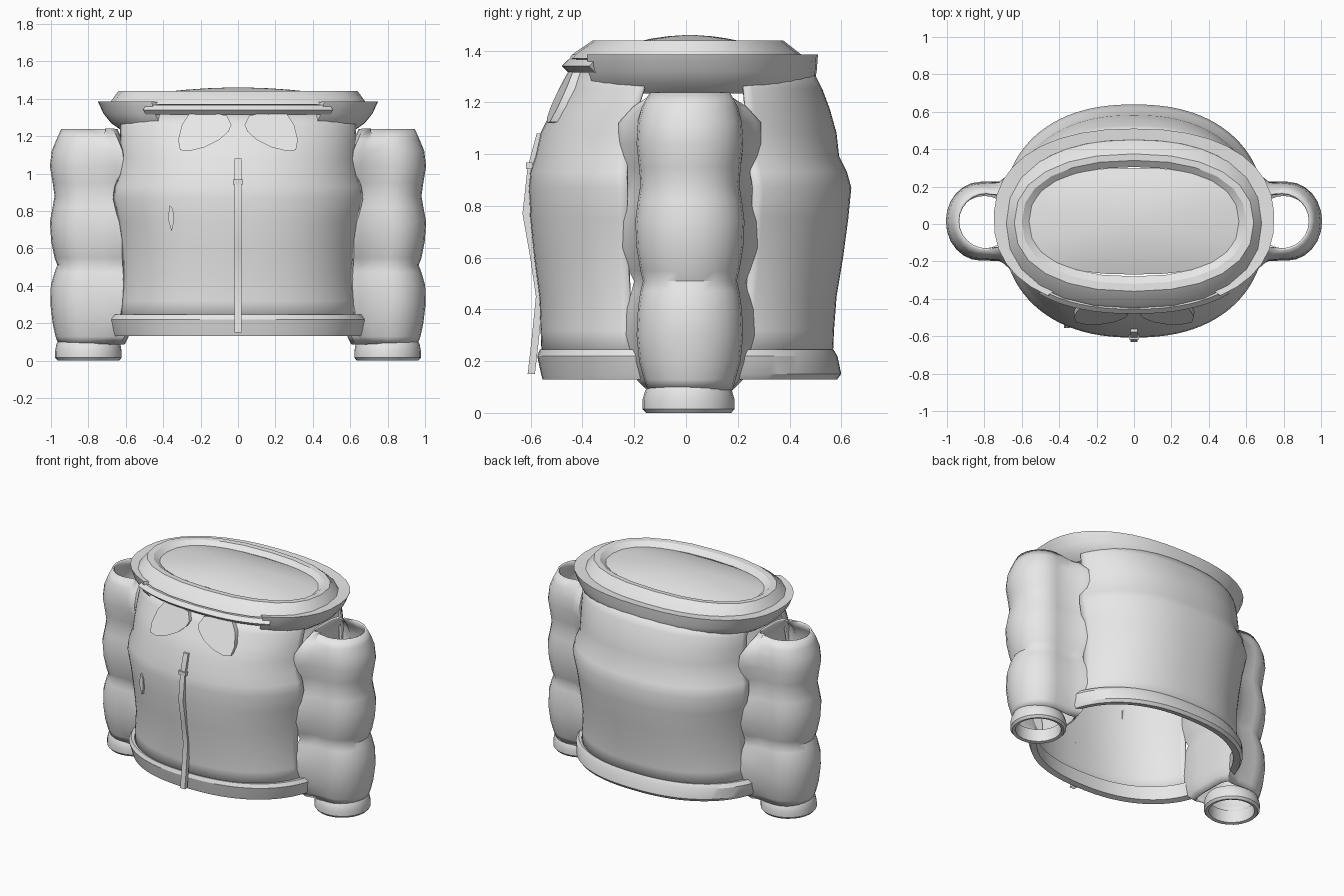
import bpy, bmesh, math
from mathutils import Vector

cube = bpy.data.objects.get("Cube")
if cube:
    bpy.data.objects.remove(cube, do_unlink=True)

fabric = bpy.data.materials.new("light_grey_fabric")
fabric.use_nodes = True
fabric.diffuse_color = (0.8, 0.8, 0.8, 1)
fabric.node_tree.nodes["Principled BSDF"].inputs["Base Color"].default_value = (0.8, 0.8, 0.8, 1)


def finish(name, bm, thick=0.0, angle=40):
    """Turn a bmesh into a shaded object, with optional cloth thickness."""
    bmesh.ops.recalc_face_normals(bm, faces=bm.faces)
    mesh = bpy.data.meshes.new(name)
    bm.to_mesh(mesh)
    bm.free()
    mesh.materials.append(fabric)
    ob = bpy.data.objects.new(name, mesh)
    bpy.context.collection.objects.link(ob)
    if thick:
        mod = ob.modifiers.new("thickness", "SOLIDIFY")
        mod.thickness = thick
        mod.offset = 0
    bpy.ops.object.select_all(action="DESELECT")
    ob.select_set(True)
    bpy.context.view_layer.objects.active = ob
    bpy.ops.object.shade_smooth_by_angle(angle=math.radians(angle))
    return ob


def skin(rings, wrap=True, loop=False, cap=False):
    """Bridge equal-length rings of points; cap closes the last ring, loop joins last to first."""
    bm = bmesh.new()
    rows = [[bm.verts.new(p) for p in ring] for ring in rings]
    n = len(rows[0])
    pairs = list(zip(rows, rows[1:])) + ([(rows[-1], rows[0])] if loop else [])
    for low, high in pairs:
        for i in range(n if wrap else n - 1):
            j = (i + 1) % n
            bm.faces.new((low[i], low[j], high[j], high[i]))
    if cap:
        bm.faces.new(rows[-1])
    if loop and not wrap:
        bm.faces.new([r[0] for r in rows])
        bm.faces.new([r[-1] for r in rows])
    return bm


def oval(z, a, front, back, start=0, end=360, steps=48, power=2.3):
    """Squarish oval or arc with half width a, from y=front to y=back."""
    count = steps if end - start == 360 else steps + 1
    mid, half = (front + back) / 2, (back - front) / 2
    pts = []
    for i in range(count):
        t = math.radians(start + (end - start) * i / steps)
        c, s = math.cos(t), math.sin(t)
        pts.append((a * math.copysign(abs(c) ** (2 / power), c),
                    mid + half * math.copysign(abs(s) ** (2 / power), s), z))
    return pts


# Body panels, open at the sides for the arms: z, half width, front, back
BODY = [(0.2, .66, -.55, .56), (.32, .65, -.555, .565), (.45, .64, -.56, .575),
        (.6, .65, -.58, .60), (.75, .67, -.595, .62), (.87, .70, -.60, .632),
        (.93, .69, -.595, .615), (.99, .665, -.575, .585), (1.08, .66, -.555, .575),
        (1.17, .66, -.51, .55), (1.25, .66, -.46, .52), (1.33, .64, -.42, .48)]
HEM = [(.13, .68, -.555, .585), (.15, .69, -.56, .60), (.22, .705, -.575, .585),
       (.245, .69, -.565, .57), (.24, .64, -.53, .54), (.14, .64, -.52, .54)]
for side, start in (("back", 20), ("front", 200)):
    finish(side + "_panel", skin([oval(*r, start, start + 140, 36) for r in BODY], wrap=False), .014)
    finish(side + "_hem", skin([oval(*r, start - 4, start + 144, 36) for r in HEM],
                               wrap=False, loop=True), angle=30)

# Collar: upper rim, wide band open at the front, thin front strip
RIM = [(1.37, .69, -.45, .455), (1.385, .68, -.44, .445), (1.44, .64, -.36, .375),
       (1.438, .60, -.32, .34), (1.41, .56, -.28, .305), (1.35, .57, -.30, .32)]
finish("collar_rim", skin([oval(*r, steps=24) for r in RIM], loop=True), angle=25)
BAND = [(1.235, .63, -.42, .47), (1.27, .68, -.435, .495), (1.32, .72, -.455, .505),
        (1.385, .75, -.46, .51), (1.38, .67, -.42, .45), (1.26, .61, -.38, .44)]
finish("collar_band", skin([oval(*r, -55, 235, 30) for r in BAND], wrap=False, loop=True), angle=30)
STRIP = [(1.315, .70, -.455, .45), (1.34, .72, -.48, .45), (1.365, .70, -.455, .45),
         (1.36, .64, -.41, .45), (1.32, .64, -.41, .45)]
finish("collar_front_strip", skin([oval(*r, 228, 312, 16) for r in STRIP], wrap=False, loop=True), angle=30)

# Shallow dome that closes the neck
dome = []
for k in (1, .85, .7, .5, .3, .1):
    dome.append(oval(1.46 - .05 * k ** 2, .565 * k, .015 - .285 * k, .015 + .285 * k, steps=32, power=2.6))
finish("neck_lining", skin(dome, cap=True))


def sleeve_ring(z, inner, outer, half, flare):
    """Round outside, slightly pinched, then flaring to meet the body."""
    r = (outer - .64) / 2
    cx = outer - r
    side = [(cx + r * math.cos(math.radians(a)), half * math.sin(math.radians(a)))
            for a in range(0, 100, 15)]
    side += [(cx - .55 * r, half * .95 + (flare - half) * .2), (inner + .04, flare * .93),
             (inner, flare), (inner - .015, flare * .7), (inner - .02, flare * .35)]
    ring = side + [(inner - .02, 0)] + [(x, -y) for x, y in reversed(side[1:])]
    return [Vector((x, y + .015, z)) for x, y in ring]


# Sleeve rings: z, inner x, outer x, half depth, flare half depth
SLEEVE = [(.09, .63, .955, .16, .16), (.13, .61, .97, .17, .20), (.2, .61, .985, .19, .225),
          (.3, .61, .997, .20, .245), (.4, .61, .995, .195, .24), (.47, .61, .975, .185, .22),
          (.51, .62, .96, .175, .21), (.55, .61, .975, .185, .23), (.64, .61, .993, .20, .26),
          (.74, .61, 1.0, .205, .262), (.82, .61, .985, .195, .248), (.88, .61, .975, .185, .232),
          (.95, .61, .985, .19, .25), (1.04, .61, 1.0, .20, .27), (1.12, .62, .99, .195, .27),
          (1.18, .645, .965, .18, .215), (1.235, .67, .94, .15, .13)]
CUFF = [(.1, .165, .158), (.085, .172, .168), (.05, .178, .178), (.015, .178, .178),
        (0, .165, .165), (.005, .145, .145), (.09, .145, .14)]


def mirrored(bm, sign):
    for v in bm.verts:
        v.co.x *= sign
    return bm


def flap(outline, depth, place):
    """Plate from an x, z outline; place gives y."""
    rings = [[(x, place(x, z) + d, z) for x, z in outline] for d in (0, depth)]
    bm = skin(rings, cap=True)
    bm.verts.ensure_lookup_table()
    bm.faces.new(bm.verts[:len(outline)])
    return bm


PETAL = [(.035, 1.26), (.06, 1.31), (.14, 1.325), (.26, 1.32), (.30, 1.26), (.32, 1.18),
         (.31, 1.125), (.26, 1.12), (.18, 1.14), (.10, 1.18), (.05, 1.225)]
for label, sign in (("left", 1), ("right", -1)):
    finish(label + "_sleeve", mirrored(skin([sleeve_ring(*r) for r in SLEEVE]), sign), .012)
    cuff = [[(.80 + rx * math.cos(i * math.pi / 12), .01 + ry * math.sin(i * math.pi / 12), z)
             for i in range(24)] for z, rx, ry in CUFF]
    finish(label + "_cuff", mirrored(skin(cuff, loop=True), sign))
    finish(label + "_collar_flap",
           mirrored(flap(PETAL, .05, lambda x, z: -.462 - .5 * (1.31 - z) + .3 * x * x), sign))

# Zip strip with a small pull
ZIP = [(.15, -.60), (.28, -.585), (.45, -.568), (.6, -.59), (.77, -.62), (.95, -.60), (1.08, -.565)]
finish("zip", skin([[(-.018, y - .012, z), (.018, y - .012, z), (.018, y + .016, z), (-.018, y + .016, z)]
                    for z, y in ZIP], cap=True), angle=30)
bm = bmesh.new()
bmesh.ops.create_cube(bm, size=1)
bmesh.ops.scale(bm, vec=(.055, .025, .025), verts=bm.verts)
bmesh.ops.translate(bm, vec=(0, -.605, .955), verts=bm.verts)
finish("zip_pull", bm)

# Small leaf-shaped chest tab
TAB = [(-.365, .83), (-.375, .76), (-.355, .69), (-.343, .74), (-.347, .81)]
finish("chest_tab", flap(TAB, .03, lambda x, z: -.555))
